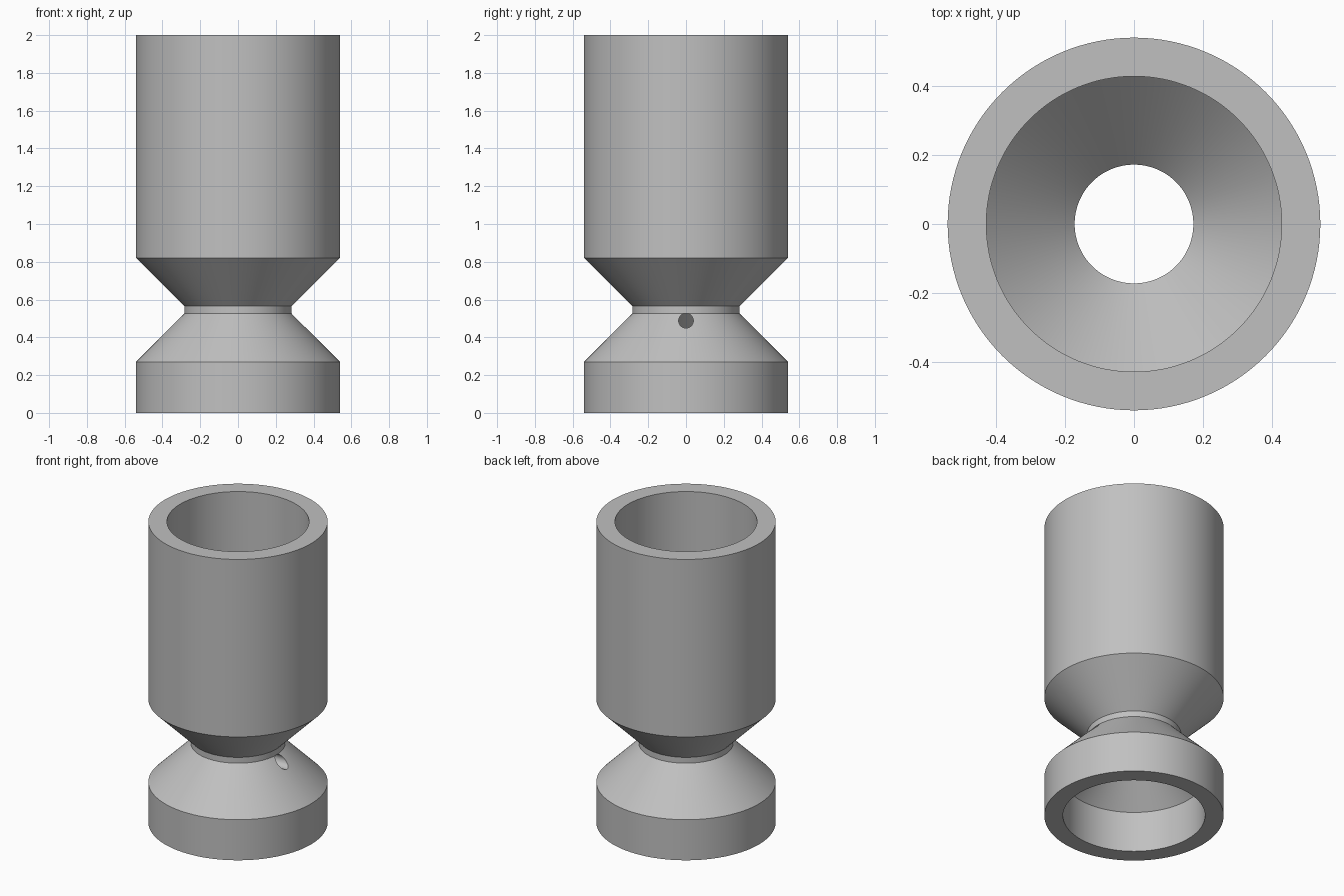
import bpy, bmesh, math
from mathutils import Vector

cube = bpy.data.objects.get("Cube")
if cube:
    bpy.data.objects.remove(cube, do_unlink=True)

# Plain grey material
grey = bpy.data.materials.new("plain_grey")
grey.use_nodes = True
colour = (0.53, 0.53, 0.53, 1)
grey.diffuse_color = colour
grey.node_tree.nodes["Principled BSDF"].inputs["Base Color"].default_value = colour

# Outer wall as (radius, height); the inner wall repeats it, offset by the thickness
WALL = 0.112
SEGMENTS = 128
outer = [(0.54, 0), (0.54, 0.27), (0.284, 0.526), (0.284, 0.565), (0.54, 0.82), (0.54, 2)]
inner = [(r - WALL, z) for r, z in reversed(outer)]
profile = outer + inner

# Waisted hollow body, revolved from the closed profile
bm = bmesh.new()
rings = []
for r, z in profile:
    rings.append([bm.verts.new((r * math.cos(a), r * math.sin(a), z))
                  for a in (math.tau * i / SEGMENTS for i in range(SEGMENTS))])
for k, ring in enumerate(rings):
    above = rings[(k + 1) % len(rings)]
    for i in range(SEGMENTS):
        j = (i + 1) % SEGMENTS
        bm.faces.new((ring[i], ring[j], above[j], above[i]))
bmesh.ops.recalc_face_normals(bm, faces=bm.faces)
mesh = bpy.data.meshes.new("hollow_body")
bm.to_mesh(mesh)
bm.free()
mesh.materials.append(grey)
body = bpy.data.objects.new("hollow_body", mesh)
bpy.context.collection.objects.link(body)

# Small side hole through the lower cone, just under the neck
bpy.ops.mesh.primitive_cylinder_add(vertices=32, radius=0.039, depth=0.6,
                                    location=(0.3, 0, 0.488),
                                    rotation=(0, math.pi / 2, 0))
cutter = bpy.context.object
cutter.name = "side_hole_cutter"
cutter.hide_render = True
cutter.data.materials.append(grey)

bpy.ops.object.select_all(action='DESELECT')
body.select_set(True)
bpy.context.view_layer.objects.active = body
cut = body.modifiers.new("side_hole", 'BOOLEAN')
cut.operation = 'DIFFERENCE'
cut.solver = 'EXACT'
cut.object = cutter
bpy.ops.object.modifier_apply(modifier=cut.name)
bpy.data.objects.remove(cutter, do_unlink=True)

# Smooth round walls with crisp edges
bpy.ops.object.shade_smooth_by_angle(angle=math.radians(30))
